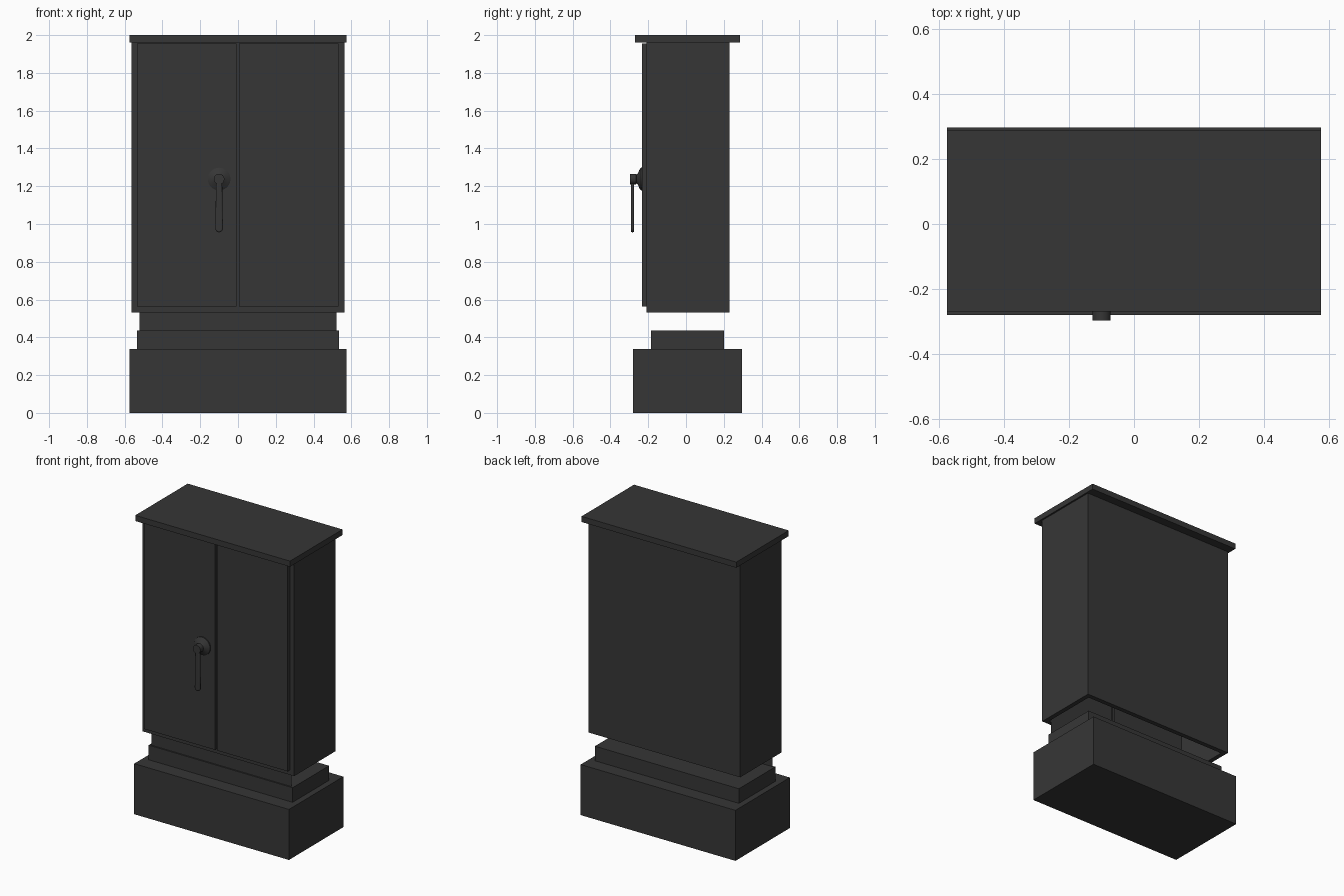
import bpy
import bmesh
import math
from mathutils import Matrix, Vector

cube = bpy.data.objects.get("Cube")
if cube:
    bpy.data.objects.remove(cube, do_unlink=True)

# Single dark grey paint
paint = bpy.data.materials.new("dark grey paint")
paint.use_nodes = True
grey = (0.037, 0.037, 0.037, 1)
paint.diffuse_color = grey
paint.node_tree.nodes["Principled BSDF"].inputs["Base Color"].default_value = grey


def finish(name, bm):
    bmesh.ops.recalc_face_normals(bm, faces=bm.faces)
    mesh = bpy.data.meshes.new(name)
    bm.to_mesh(mesh)
    bm.free()
    obj = bpy.data.objects.new(name, mesh)
    bpy.context.collection.objects.link(obj)
    mesh.materials.append(paint)
    return obj


def box_mesh(x, y, z):
    """Box from (low, high) ranges."""
    bm = bmesh.new()
    ranges = (x, y, z)
    size = Matrix.Diagonal([b - a for a, b in ranges] + [1])
    centre = Matrix.Translation([(a + b) / 2 for a, b in ranges])
    bmesh.ops.create_cube(bm, size=1, matrix=centre @ size)
    return bm


def box(name, x, y, z):
    return finish(name, box_mesh(x, y, z))


def smooth(obj):
    bpy.ops.object.select_all(action="DESELECT")
    obj.select_set(True)
    bpy.context.view_layer.objects.active = obj
    bpy.ops.object.shade_smooth_by_angle(angle=math.radians(35))


# Stepped plinth
box("plinth_base", (-.574, .574), (-.28, .296), (0, .339))
box("plinth_step", (-.534, .534), (-.184, .202), (.339, .437))

# Hollow cabinet body, open underneath
bm = box_mesh((-.563, .563), (-.209, .23), (.532, 1.962))
bottom = [f for f in bm.faces if f.normal.z < -.9]
bmesh.ops.delete(bm, geom=bottom, context="FACES_ONLY")
body = finish("cabinet_body", bm)
wall = body.modifiers.new("wall", "SOLIDIFY")
wall.thickness = .03
wall.offset = -1
wall.use_even_offset = True

# Sheet filling the front gap above the plinth, and the inner post
bm = bmesh.new()
sheet = [bm.verts.new((x, -.175, z))
         for x, z in ((-.521, .437), (.521, .437), (.521, .9), (-.521, .9))]
bm.faces.new(sheet)
finish("front_skirt_sheet", bm)
box("inner_post", (.015, .035), (-.175, -.165), (.56, 1.93))

# Roof and pair of doors
box("roof", (-.574, .574), (-.269, .287), (1.962, 2))
box("right_door", (-.534, -.009), (-.232, -.209), (.564, 1.955))
box("left_door", (.006, .531), (-.232, -.209), (.564, 1.955))

# Turned handle rosette and hub
pivot = Vector((-.1, 0, 1.238))
profile = ((0, -.23), (.06, -.23), (.06, -.239), (.05, -.246), (.03, -.255),
           (.022, -.262), (.028, -.264), (.028, -.296), (0, -.296))
bm = bmesh.new()
points = [bm.verts.new(pivot + Vector((r, y, 0))) for r, y in profile]
edges = [bm.edges.new(pair) for pair in zip(points, points[1:])]
bmesh.ops.spin(bm, geom=points + edges, cent=pivot, axis=(0, 1, 0),
               angle=math.tau, steps=32)
bmesh.ops.remove_doubles(bm, verts=bm.verts, dist=.0001)
smooth(finish("handle_hub", bm))

# Hanging lever, slightly wider and rounded at its lower end
bm = bmesh.new()
outline = [(-.016, 1.238)]
for i in range(13):
    a = math.pi + math.pi * i / 12
    outline.append((.02 * math.cos(a), .976 + .02 * math.sin(a)))
outline.append((.016, 1.238))
face = bm.faces.new([bm.verts.new((pivot.x + x, -.292, z)) for x, z in outline])
extruded = bmesh.ops.extrude_face_region(bm, geom=[face])["geom"]
bmesh.ops.translate(bm, vec=(0, .018, 0),
                    verts=[v for v in extruded if isinstance(v, bmesh.types.BMVert)])
lever = finish("handle_lever", bm)
bevel = lever.modifiers.new("rounded edges", "BEVEL")
bevel.width = .007
bevel.segments = 3
smooth(lever)
